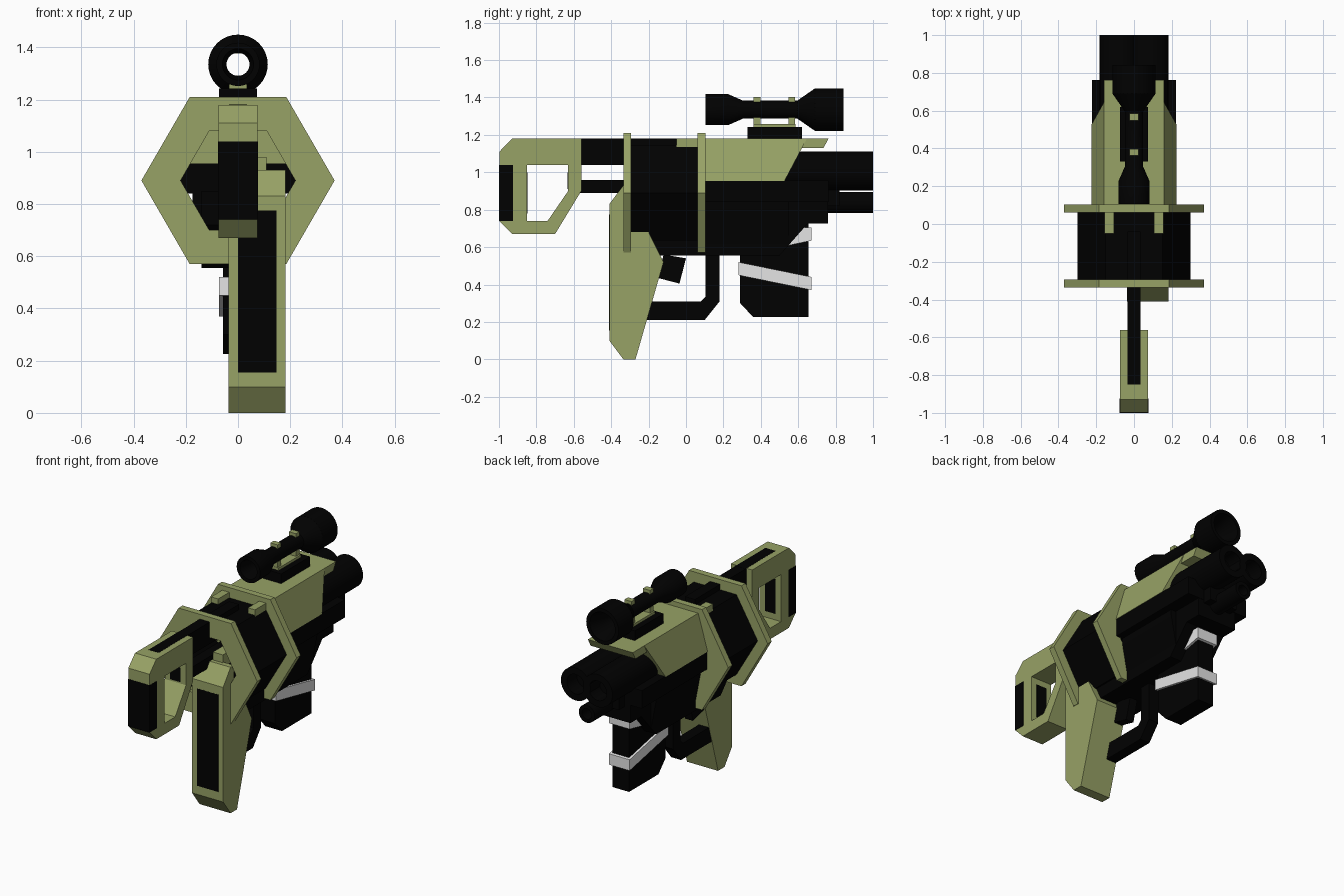
import bpy, bmesh, math
from mathutils import Vector

cube = bpy.data.objects.get("Cube")
if cube:
    bpy.data.objects.remove(cube, do_unlink=True)


def material(name, rgb):
    m = bpy.data.materials.new(name)
    m.use_nodes = True
    m.diffuse_color = (*rgb, 1)
    m.node_tree.nodes["Principled BSDF"].inputs["Base Color"].default_value = (*rgb, 1)
    return m


green = material("olive green", (0.31, 0.36, 0.132))
black = material("matt black", (0.0003, 0.0003, 0.0003))
silver = material("light grey", (0.78, 0.78, 0.78))


def finish(name, bm, mat, smooth=False):
    bmesh.ops.recalc_face_normals(bm, faces=bm.faces)
    me = bpy.data.meshes.new(name)
    bm.to_mesh(me)
    bm.free()
    me.materials.append(mat)
    ob = bpy.data.objects.new(name, me)
    bpy.context.collection.objects.link(ob)
    if smooth:
        bpy.ops.object.select_all(action='DESELECT')
        ob.select_set(True)
        bpy.context.view_layer.objects.active = ob
        bpy.ops.object.shade_smooth_by_angle(angle=math.radians(25))
    return ob


def place(axis, d, u, v):
    return (d, u, v) if axis == 'x' else (u, d, v)


def prism(name, pts, axis, a, b, mat, cut=None):
    """Extrude a side (x) or end (y) profile, optionally sliced by a plane."""
    bm = bmesh.new()
    loops = [[bm.verts.new(place(axis, d, u, v)) for u, v in pts] for d in (a, b)]
    n = len(pts)
    for loop in loops:
        bm.faces.new(loop)
    for i in range(n):
        j = (i + 1) % n
        bm.faces.new((loops[0][i], loops[0][j], loops[1][j], loops[1][i]))
    if cut:
        res = bmesh.ops.bisect_plane(bm, geom=bm.verts[:] + bm.edges[:] + bm.faces[:],
                                     plane_co=cut[0], plane_no=cut[1], clear_outer=True)
        edges = [e for e in res["geom_cut"] if isinstance(e, bmesh.types.BMEdge)]
        bmesh.ops.holes_fill(bm, edges=edges)
    return finish(name, bm, mat)


def frame(name, outer, inner, axis, a, b, mat):
    """Extruded profile with a hole; both loops have the same point count."""
    bm = bmesh.new()
    loops = [[bm.verts.new(place(axis, d, u, v)) for u, v in pts]
             for pts, d in ((outer, a), (outer, b), (inner, b), (inner, a))]
    n = len(outer)
    for k in range(4):
        p, q = loops[k], loops[(k + 1) % 4]
        for i in range(n):
            j = (i + 1) % n
            bm.faces.new((p[i], p[j], q[j], q[i]))
    return finish(name, bm, mat)


def box(name, x, y, z, mat):
    return prism(name, [(y[0], z[0]), (y[1], z[0]), (y[1], z[1]), (y[0], z[1])],
                 'x', x[0], x[1], mat)


def lathe(name, profile, x, z, mat, closed=True, sides=32):
    """Turn (y, radius) points about an axis along y."""
    bm = bmesh.new()
    rings = []
    for y, r in profile:
        rings.append([bm.verts.new((x + r * math.cos(t * math.tau / sides), y,
                                    z + r * math.sin(t * math.tau / sides)))
                      for t in range(sides)])
    count = len(rings)
    for k in range(count if closed else count - 1):
        p, q = rings[k], rings[(k + 1) % count]
        for i in range(sides):
            j = (i + 1) % sides
            bm.faces.new((p[i], p[j], q[j], q[i]))
    if not closed:
        bm.faces.new(rings[0])
        bm.faces.new(rings[-1])
    return finish(name, bm, mat, True)


def hexagon(r, h):
    return [(r, 0.89), (r / 2, 0.89 + h), (-r / 2, 0.89 + h),
            (-r, 0.89), (-r / 2, 0.89 - h), (r / 2, 0.89 - h)]


# Hexagonal drum between two collar plates
hole = hexagon(0.22, 0.19)
frame("drum", hexagon(0.3, 0.255), hole, 'y', -0.3, 0.07, black)
for name, y in (("front_collar", -0.335), ("rear_collar", 0.062)):
    frame(name, hexagon(0.37, 0.32), hole, 'y', y, y + 0.041, green)

# Stock, with dark strips on its butt, top and inside its opening
outer = [(-0.998, 0.74), (-0.998, 1.11), (-0.93, 1.18), (-0.56, 1.18),
         (-0.56, 0.9), (-0.7, 0.67), (-0.93, 0.67)]
inner = [(-0.85, 0.74), (-0.85, 0.94), (-0.85, 1.04), (-0.63, 1.04),
         (-0.63, 0.9), (-0.74, 0.74), (-0.8, 0.74)]
frame("stock", outer, inner, 'x', -0.075, 0.075, green)
box("stock_pad", (-0.077, 0.077), (-1, -0.925), (0.74, 1.04), black)
box("stock_top_stripe", (-0.035, 0.035), (-0.85, -0.55), (1.177, 1.181), black)
box("stock_inner_rear_strip", (-0.037, 0.037), (-0.852, -0.847), (0.78, 1.0), black)
box("stock_inner_front_strip", (-0.037, 0.037), (-0.633, -0.628), (0.91, 1.0), black)
box("upper_stock_bar", (-0.035, 0.035), (-0.57, -0.04), (1.04, 1.18), black)
box("lower_stock_bar", (-0.035, 0.035), (-0.6, 0.1), (0.89, 0.96), black)

# Grip, trigger and guard
prism("grip", [(-0.41, 0.1), (-0.41, 0.83), (-0.335, 0.93), (-0.3, 0.93), (-0.3, 0.68),
               (-0.2, 0.68), (-0.12, 0.52), (-0.27, 0), (-0.335, 0)],
      'x', -0.037, 0.182, green)
box("grip_tang", (0.04, 0.11), (-0.31, -0.15), (0.9, 0.98), green)
box("grip_panel", (0, 0.148), (-0.4108, -0.408), (0.155, 0.775), black)
prism("trigger", [(-0.12, 0.56), (0, 0.54), (-0.035, 0.405), (-0.15, 0.435)],
      'x', -0.025, 0.03, black)
prism("trigger_guard", [(-0.22, 0.21), (0.1, 0.21), (0.18, 0.31), (0.18, 0.58),
                        (0.105, 0.58), (0.105, 0.335), (0.08, 0.31), (-0.22, 0.31)],
      'x', -0.035, 0.035, black)

# Receiver behind the drum
prism("lower_receiver", [(-0.3, 0.72), (-0.15, 0.555), (0.5, 0.555), (0.65, 0.725),
                         (0.76, 0.725), (0.76, 0.85), (-0.3, 0.85)], 'x', -0.14, 0.14, black)
prism("receiver_flare", [(-0.14, 0.62), (0.14, 0.62), (0.175, 0.8), (0.175, 0.85),
                         (-0.175, 0.85), (-0.175, 0.8)], 'y', 0.1, 0.55, black)
box("receiver_rail", (-0.222, 0.222), (0.1, 0.762), (0.84, 0.955), black)
box("muzzle_block", (-0.1, 0.1), (0.7, 0.82), (0.82, 0.93), black)

# Sloped shroud with an overhanging lip and two tabs on the drum
prism("shroud", [(-0.158, 1.18), (0.158, 1.18), (0.225, 0.953), (-0.225, 0.953)],
      'y', 0.1, 0.72, green, cut=(Vector((0, 0.53, 0.96)), Vector((0, 0.17, -0.09))))
prism("shroud_lip", [(0.58, 1.13), (0.735, 1.13), (0.762, 1.18), (0.58, 1.18)],
      'x', -0.158, 0.158, green)
for side, s in (("left", 1), ("right", -1)):
    box(side + "_shroud_tab", (s * 0.105, s * 0.155), (-0.05, 0.1), (1.12, 1.18), green)


# Barrels with recessed bores
def barrel(name, x, z, r):
    lathe(name, [(0.45, r), (1, r), (1, r * 0.6), (0.9, r * 0.6)], x, z, black, closed=False)


barrel("left_barrel", 0.078, 1.007, 0.104)
barrel("right_barrel", -0.078, 1.007, 0.104)
barrel("lower_barrel", 0, 0.838, 0.056)

# Magazine with bands
prism("magazine", [(0.29, 0.6), (0.29, 0.3), (0.36, 0.225), (0.656, 0.225), (0.656, 0.75),
                   (0.5, 0.75)], 'x', -0.058, 0.058, black)
prism("magazine_band", [(0.28, 0.52), (0.28, 0.45), (0.672, 0.37), (0.672, 0.44)],
      'x', -0.073, 0.073, silver)
prism("upper_band", [(0.53, 0.605), (0.672, 0.635), (0.672, 0.705), (0.62, 0.705)],
      'x', -0.073, 0.073, silver)

# Scope on its rail
box("scope_rail", (-0.073, 0.073), (0.33, 0.62), (1.165, 1.242), black)
box("scope_base", (-0.035, 0.035), (0.36, 0.585), (1.24, 1.258), green)
for name, y in (("front_mount", 0.362), ("rear_mount", 0.548)):
    box(name + "_foot", (-0.025, 0.025), (y, y + 0.036), (1.25, 1.292), green)
    box(name + "_clip", (-0.025, 0.025), (y, y + 0.036), (1.377, 1.402), green)
lathe("scope", [(0.105, 0.083), (0.225, 0.083), (0.305, 0.048), (0.595, 0.048),
                (0.69, 0.114), (0.842, 0.114), (0.842, 0.09), (0.7, 0.044),
                (0.2, 0.044), (0.105, 0.06)], 0, 1.335, black)
